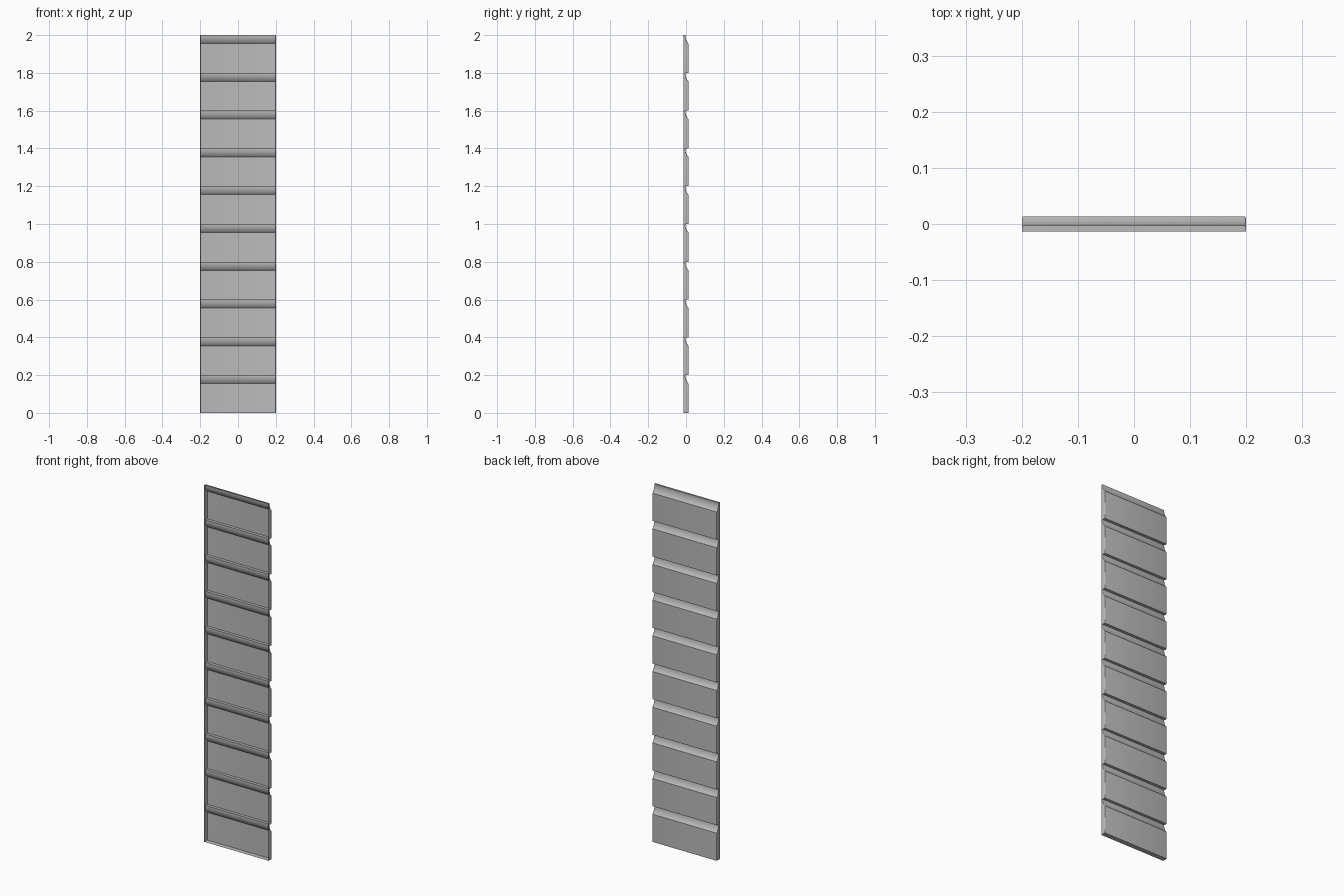
import bpy, bmesh, math

cube = bpy.data.objects.get("Cube")
if cube:
    bpy.data.objects.remove(cube, do_unlink=True)

BOARDS, PITCH = 10, 0.2
HALF_W, BACK, FRONT = 0.2, 0.0135, -0.0135
NECK, COVE_Z = -0.003, 0.155      # recessed top of a board, start of its cove
ROUND = 0.004                     # rounding of the outer side edges

grey = bpy.data.materials.new("siding grey")
grey.use_nodes = True
grey.diffuse_color = (0.5, 0.5, 0.5, 1)
grey.node_tree.nodes["Principled BSDF"].inputs["Base Color"].default_value = (0.5, 0.5, 0.5, 1)

# Siding profile: flat face, concave cove, short neck, then a step out to the next board
rise, depth = PITCH - 0.005 - COVE_Z, BACK - NECK
radius = (rise ** 2 + depth ** 2) / (2 * depth)
sweep = math.asin(rise / radius)
profile = [(FRONT, 0)]
for board in range(BOARDS):
    base = board * PITCH
    profile.append((BACK, base))
    for i in range(9):
        a = sweep * (1 - i / 8)
        profile.append((NECK + radius * (1 - math.cos(a)),
                        base + COVE_Z + rise - radius * math.sin(a)))
    profile.append((NECK, base + PITCH))
profile.append((FRONT, BOARDS * PITCH))

# Cross-sections along the width, pulled in at both ends to round the edges
half = [(HALF_W - ROUND * (1 - math.sin(a)), ROUND * (1 - math.cos(a)))
        for a in (math.radians(d) for d in (0, 22.5, 45, 67.5, 90))]
stations = [(-x, d) for x, d in reversed(half)] + half

bm = bmesh.new()
rings = [[bm.verts.new((x, y if y == FRONT else y - drop, z)) for y, z in profile]
         for x, drop in stations]
for left, right in zip(rings, rings[1:]):
    for i in range(len(profile) - 1):
        bm.faces.new((left[i], right[i], right[i + 1], left[i + 1]))

# Side walls; the front stays open
bm.faces.new(rings[0])
bm.faces.new(rings[-1][::-1])
bmesh.ops.recalc_face_normals(bm, faces=bm.faces)
back = max(bm.faces, key=lambda f: f.calc_center_median().y)
if back.normal.y < 0:
    bmesh.ops.reverse_faces(bm, faces=bm.faces)

mesh = bpy.data.meshes.new("siding_panel")
bm.to_mesh(mesh)
bm.free()
mesh.materials.append(grey)
panel = bpy.data.objects.new("siding_panel", mesh)
bpy.context.collection.objects.link(panel)
bpy.context.view_layer.objects.active = panel
panel.select_set(True)
bpy.ops.object.shade_smooth_by_angle(angle=math.radians(30))
